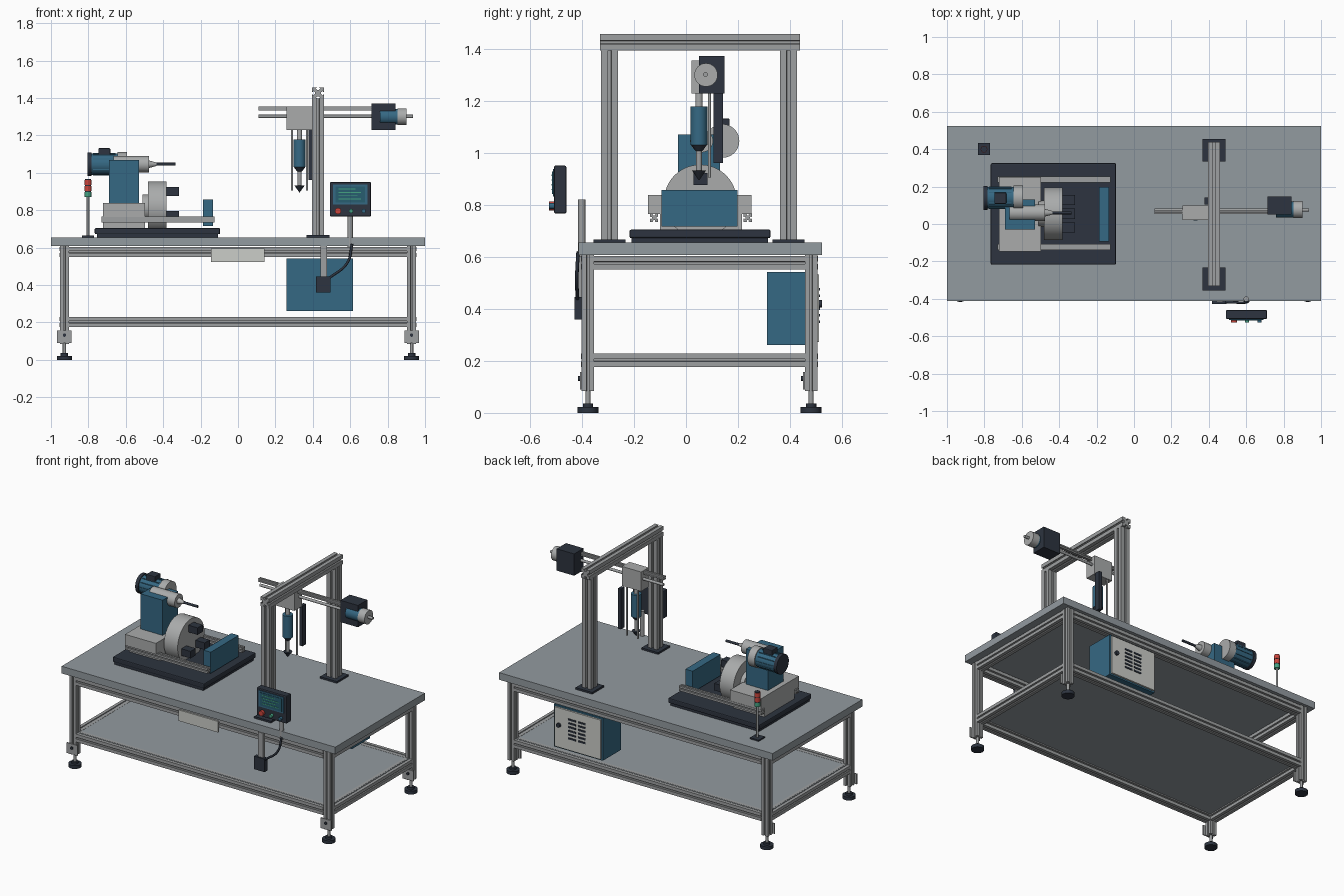
import bpy, bmesh, math
from mathutils import Vector, Matrix

if "Cube" in bpy.data.objects:
    bpy.data.objects.remove(bpy.data.objects["Cube"])


def material(name, r, g, b):
    m = bpy.data.materials.new(name)
    m.use_nodes = True
    m.diffuse_color = (r, g, b, 1)
    m.node_tree.nodes["Principled BSDF"].inputs["Base Color"].default_value = (r, g, b, 1)
    return m


ALU = material("aluminium", .34, .35, .355)
BENCH = material("bench grey", .29, .325, .35)
STEEL = material("machined grey", .40, .41, .41)
DARK = material("charcoal", .026, .034, .05)
BLUE = material("machine blue", .036, .14, .23)
WHITE = material("panel white", .6, .61, .58)
RED = material("signal red", .6, .06, .045)
GREEN = material("signal green", .06, .36, .22)
TEAL = material("screen teal", .02, .11, .16)

AXES = {"x": Matrix.Rotation(math.pi / 2, 4, "Y"),
        "y": Matrix.Rotation(-math.pi / 2, 4, "X"),
        "z": Matrix.Identity(4)}


def finish(name, bm, mat, smooth=False):
    bmesh.ops.recalc_face_normals(bm, faces=bm.faces[:])
    me = bpy.data.meshes.new(name)
    bm.to_mesh(me)
    bm.free()
    me.materials.append(mat)
    ob = bpy.data.objects.new(name, me)
    bpy.context.collection.objects.link(ob)
    if smooth:
        bpy.ops.object.select_all(action="DESELECT")
        ob.select_set(True)
        bpy.context.view_layer.objects.active = ob
        bpy.ops.object.shade_smooth_by_angle(angle=math.radians(35))
    return ob


def box(name, x, y, z, mat, bevel=0):
    """Box from three (low, high) ranges."""
    bm = bmesh.new()
    bmesh.ops.create_cube(bm, size=1)
    for v in bm.verts:
        v.co = [r[0] + (c + .5) * (r[1] - r[0]) for r, c in zip((x, y, z), v.co)]
    if bevel:
        bmesh.ops.bevel(bm, geom=bm.edges[:], offset=bevel, segments=2, affect="EDGES", profile=.5)
    return finish(name, bm, mat)


def rod(name, axis, start, length, r, mat, r2=None, sides=32):
    """Cylinder or cone from a start point along a positive axis."""
    bm = bmesh.new()
    bmesh.ops.create_cone(bm, cap_ends=True, segments=sides, radius1=r,
                          radius2=r if r2 is None else r2, depth=length)
    m = Matrix.Translation(start) @ AXES[axis] @ Matrix.Translation((0, 0, length / 2))
    bmesh.ops.transform(bm, matrix=m, verts=bm.verts[:])
    return finish(name, bm, mat, True)


# One side of a slotted square section, repeated four times around
SIDE = [(.5, -.5), (.5, -.1), (.42, -.1), (.42, -.2), (.27, -.08),
        (.27, .08), (.42, .2), (.42, .1), (.5, .1)]


def extrusion(name, axis, start, length, width, mat=ALU):
    bm = bmesh.new()
    ring = [Matrix.Rotation(i * math.pi / 2, 3, "Z") @ Vector((a * width, b * width, 0))
            for i in range(4) for a, b in SIDE]
    face = bm.faces.new([bm.verts.new(p) for p in ring])
    top = bmesh.ops.extrude_face_region(bm, geom=[face])["geom"]
    for v in top:
        if isinstance(v, bmesh.types.BMVert):
            v.co.z += length
    bmesh.ops.transform(bm, matrix=Matrix.Translation(start) @ AXES[axis], verts=bm.verts[:])
    return finish(name, bm, mat)


# Bench: top, shelf, legs, feet, rails
LX, LY, W = .928, (-.377, .481), .048
box("bench_top", (-1, 1), (-.413, .523), (.608, .655), BENCH)
box("bench_shelf", (-LX, LX), LY, (.216, .228), BENCH)
for y in LY:
    for x in (-LX, LX):
        extrusion("bench_leg", "z", (x, y, .085), .523, W)
        rod("foot_pad", "z", (x, y, 0), .022, .04, DARK)
        rod("foot_hub", "z", (x, y, .022), .014, .02, DARK)
        rod("foot_stem", "z", (x, y, .03), .06, .009, ALU)
        box("foot_bracket", (x - .039, x + .039), (y - .031, y - .024), (.09, .158), ALU)
        rod("bracket_bolt", "y", (x, y - .038, .132), .008, .009, DARK)
    for z in (.577, .203):
        extrusion("long_rail", "x", (-LX + .024, y, z), 2 * LX - .048, .052)
for x in (-LX, LX):
    for z in (.577, .203):
        extrusion("cross_rail", "y", (x, LY[0] + .024, z), LY[1] - LY[0] - .048, .052)
box("front_plate", (-.145, .143), (-.412, -.402), (.522, .595), WHITE)

# Control cabinet with vented door
box("cabinet", (.258, .614), (.312, .5), (.262, .542), BLUE)
box("cabinet_door", (.268, .604), (.5, .512), (.272, .532), WHITE)
rod("door_handle", "y", (.57, .51, .42), .014, .014, DARK)
for row in range(6):
    for col in (.375, .445):
        z = .345 + row * .025
        box("door_vent", (col, col + .055), (.51, .516), (z, z + .011), DARK)

# Overhead gantry
GX = .428
for y in (-.294, .394):
    box("post_base", (GX - .061, GX + .061), (y - .061, y + .061), (.655, .667), DARK)
    extrusion("gantry_post", "z", (GX, y, .667), .73, .065)
extrusion("gantry_beam", "y", (GX, -.331, 1.426), .77, .063)

# Cross slide and its drive
extrusion("slide_rail", "x", (.11, .065, 1.343), .61, .022)
rod("lead_screw", "x", (.11, .075, 1.302), .825, .009, ALU, sides=16)
box("carriage", (.258, .397), (.022, .1), (1.228, 1.356), STEEL)
box("drive_housing", (.714, .842), (.05, .148), (1.228, 1.372), DARK)
rod("drive_motor", "x", (.758, .077, 1.3), .094, .042, BLUE)
rod("drive_cap", "x", (.852, .077, 1.3), .05, .045, STEEL)
box("vertical_guide", (.376, .397), (.105, .143), (.962, 1.228), DARK)

# Vertical tool
TX, TY = .329, .05
rod("tool_neck", "z", (TX, TY, 1.17), .06, .014, STEEL)
rod("tool_body", "z", (TX, TY, 1.03), .148, .032, BLUE)
rod("tool_collar", "z", (TX, TY, 1.008), .022, .014, DARK, .03)
rod("tool_shaft", "z", (TX, TY, .93), .08, .011, ALU)
rod("tool_tip", "z", (TX, TY, .895), .037, .001, DARK, .027)
for x in (TX - .04, TX + .04):
    rod("tool_guide_rod", "z", (x, .09, .905), .325, .006, ALU, sides=12)

# Turning machine: base, bed rails, headstock
box("machine_base_foot", (-.755, -.106), (-.21, .315), (.655, .678), DARK)
box("machine_base", (-.766, -.096), (-.217, .325), (.672, .705), DARK, .006)
for y in (-.123, .238):
    extrusion("bed_rail", "x", (-.73, y, .75), .605, .032)
box("headstock_base", (-.723, -.498), (-.146, .252), (.765, .838), STEEL)
box("headstock_foot", (-.723, -.498), (-.1, .215), (.7, .765), STEEL)
box("headstock_column", (-.69, -.53), (-.03, .13), (.838, 1.07), BLUE)
box("end_stop", (-.187, -.134), (-.094, .198), (.717, .857), BLUE)

# Chuck with three jaws
CY, CZ = .055, .815
rod("chuck", "x", (-.482, CY, CZ), .1, .14, STEEL, sides=48)
rod("chuck_shaft", "x", (-.51, CY, CZ), .03, .07, STEEL)
for i in range(3):
    a = math.pi / 2 + i * math.tau / 3
    y, z = CY + .085 * math.cos(a), CZ + .085 * math.sin(a)
    box("chuck_jaw", (-.384, -.315), (y - .027, y + .027), (z - .023, z + .023), DARK)

# Upper spindle and its motor
MY, MZ = .14, 1.046
rod("motor_fan_cover", "x", (-.805, MY, MZ), .022, .064, DARK)
rod("motor_body", "x", (-.783, MY, MZ), .14, .058, BLUE)
for i in range(12):
    a = i * math.tau / 12
    y, z = MY + .058 * math.cos(a), MZ + .058 * math.sin(a)
    box("motor_fin", (-.775, -.655), (y - .003, y + .003), (z - .003, z + .003), BLUE)
rod("motor_flange", "x", (-.643, MY, MZ), .05, .065, STEEL)
box("terminal_box", (-.747, -.683), (.108, .168), (1.09, 1.132), DARK, .004)
rod("spindle_housing", "x", (-.665, .06, 1.046), .19, .044, STEEL)
rod("spindle_nose", "x", (-.475, .06, 1.046), .04, .02, STEEL, .009)
rod("boring_bar", "x", (-.475, .06, 1.046), .14, .008, DARK, sides=16)

# Signal tower
SX, SY = -.802, .4
box("tower_base", (SX - .032, SX + .032), (SY - .032, SY + .032), (.655, .664), DARK)
rod("tower_pole", "z", (SX, SY, .66), .21, .007, ALU, sides=12)
for i, mat in enumerate((GREEN, RED, RED)):
    z = .87 + i * .032
    rod("tower_lamp", "z", (SX, SY, z), .027, .018, mat)
    rod("lamp_ring", "z", (SX, SY, z + .027), .005, .016, DARK)

# Operator panel
rod("panel_pole", "z", (.6, -.401, .6), .22, .014, ALU)
box("panel_case", (.491, .711), (-.508, -.46), (.767, .951), DARK, .006)
box("screen_frame", (.508, .692), (-.512, -.506), (.832, .938), BLUE)
box("screen", (.52, .68), (-.515, -.511), (.842, .928), TEAL)
for i, length in enumerate((.12, .1, .12, .09)):
    z = .857 + i * .018
    box("screen_line", (.538, .538 + length), (-.517, -.514), (z, z + .005), GREEN)
for x, mat, r in ((.535, RED, .017), (.605, GREEN, .011), (.672, BLUE, .011)):
    rod("panel_button", "y", (x, -.526, .796), .02, r, mat)

# Junction box, strip and cable
box("junction_strip", (.44, .476), (-.418, -.4), (.43, .608), ALU)
box("junction_box", (.417, .494), (-.428, -.4), (.36, .446), DARK)
curve = bpy.data.curves.new("cable", "CURVE")
curve.dimensions = "3D"
curve.bevel_depth = .007
curve.bevel_resolution = 2
spline = curve.splines.new("BEZIER")
path = [(.61, -.415, .62), (.585, -.42, .52), (.485, -.417, .435)]
spline.bezier_points.add(len(path) - 1)
for point, co in zip(spline.bezier_points, path):
    point.co = co
    point.handle_left_type = point.handle_right_type = "AUTO"
curve.materials.append(DARK)
bpy.context.collection.objects.link(bpy.data.objects.new("cable", curve))
